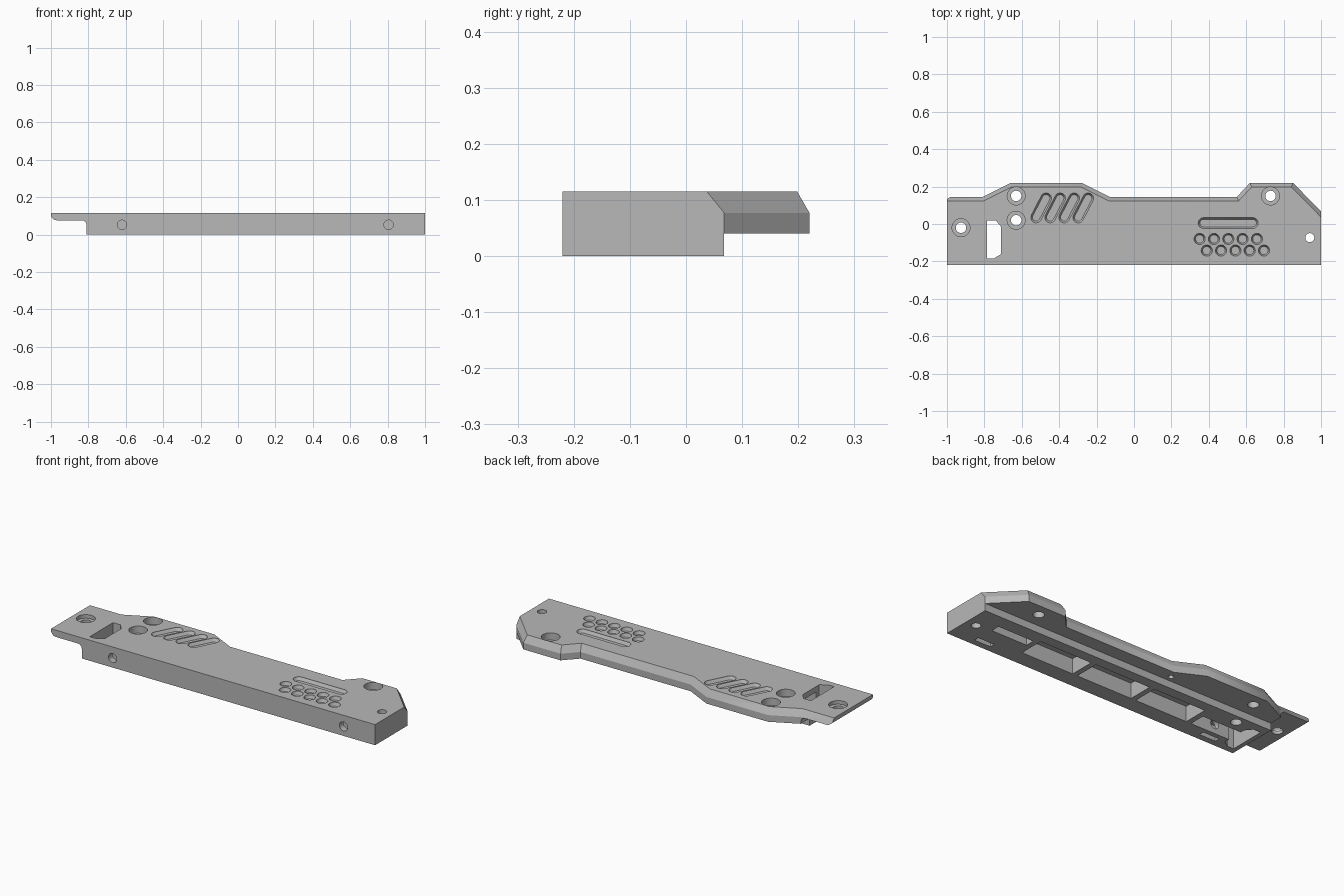
import bpy, bmesh, math
from mathutils import Matrix, Vector

if "Cube" in bpy.data.objects:
    bpy.data.objects.remove(bpy.data.objects["Cube"], do_unlink=True)

TOP, MID, STEP = 0.115, 0.077, 0.04

grey = bpy.data.materials.new("machined_grey")
grey.use_nodes = True
grey.diffuse_color = (0.48, 0.48, 0.48, 1)
grey.node_tree.nodes["Principled BSDF"].inputs["Base Color"].default_value = grey.diffuse_color


def loft(name, loops):
    """Solid skinned through matching loops of 3D points."""
    bm = bmesh.new()
    rings = [[bm.verts.new(p) for p in loop] for loop in loops]
    n = len(rings[0])
    for a, b in zip(rings, rings[1:]):
        for i in range(n):
            j = (i + 1) % n
            bm.faces.new((a[i], a[j], b[j], b[i]))
    bm.faces.new(rings[0][::-1])
    bm.faces.new(rings[-1])
    bmesh.ops.recalc_face_normals(bm, faces=bm.faces)
    mesh = bpy.data.meshes.new(name)
    bm.to_mesh(mesh)
    bm.free()
    obj = bpy.data.objects.new(name, mesh)
    bpy.context.collection.objects.link(obj)
    mesh.materials.append(grey)
    return obj


def at(points, z):
    return [(x, y, z) for x, y in points]


def arc(cx, cy, r, a0, a1, n):
    return [(cx + r * math.cos(math.radians(a0 + (a1 - a0) * i / n)),
             cy + r * math.sin(math.radians(a0 + (a1 - a0) * i / n))) for i in range(n + 1)]


def circle(cx, cy, r, n=32):
    return arc(cx, cy, r, 0, 360, n)[:-1]


def capsule(p, q, r):
    ang = math.degrees(math.atan2(q[1] - p[1], q[0] - p[0]))
    return arc(*q, r, ang - 90, ang + 90, 10) + arc(*p, r, ang + 90, ang + 270, 10)


def rect(x0, x1, y0, y1):
    return [(x0, y0), (x1, y0), (x1, y1), (x0, y1)]


# Main body with bevelled back edge
front = [(-1, -0.22), (1, -0.22)]
outer = front + [(1, 0.068), (0.85, 0.22), (0.62, 0.22), (0.55, 0.145), (-0.13, 0.145),
                 (-0.28, 0.22), (-0.66, 0.22), (-0.81, 0.145), (-1, 0.145)]
inner = front + [(1, 0.037), (0.841, 0.198), (0.629, 0.198), (0.559, 0.123), (-0.135, 0.123),
                 (-0.285, 0.198), (-0.655, 0.198), (-0.805, 0.123), (-1, 0.123)]
body = loft("rail_body", [at(outer, 0), at(outer, MID), at(inner, TOP)])


def cut(*loops):
    tool = loft("cutter", loops)
    tool.hide_render = True
    mod = body.modifiers.new("cut", "BOOLEAN")
    mod.operation = "DIFFERENCE"
    mod.solver = "EXACT"
    mod.object = tool
    bpy.ops.object.select_all(action="DESELECT")
    bpy.context.view_layer.objects.active = body
    body.select_set(True)
    bpy.ops.object.modifier_apply(modifier=mod.name)
    bpy.data.objects.remove(tool, do_unlink=True)


def cut_z(points, z0, z1):
    cut(at(points, z0), at(points, z1))


def recess(shape, r_out, r_in):
    """Shallow decorative recess with a sloping rim."""
    cut(at(shape(r_out), TOP + 0.01), at(shape(r_out), TOP - 0.003), at(shape(r_in), TOP - 0.018))


# Raised underside of the back flange
cut_z(rect(-1.2, 1.2, 0.068, 0.4), -0.1, STEP)

# Thin end tongue with a filleted shoulder and rounded tip
tongue = [(-1.1, -0.1), (-0.81, -0.1)] + arc(-0.835, MID - 0.025, 0.025, 0, 90, 8)
tongue += arc(-0.97, MID + 0.03, 0.03, 270, 180, 8) + [(-1.1, MID + 0.03)]
cut([(x, -0.5, z) for x, z in tongue], [(x, 0.5, z) for x, z in tongue])

# Underside pockets separated by ribs
for x0, x1, y0, y1 in [(0.63, 0.85, -0.06, -0.01), (0.28, 0.6, -0.13, 0.01),
                       (-0.09, 0.25, -0.13, 0.01), (-0.44, -0.12, -0.13, 0.01),
                       (-0.785, -0.47, -0.13, -0.04)]:
    cut_z(rect(x0, x1, y0, y1), -0.1, 0.085)

# Through window
cut_z([(-0.785, -0.185), (-0.75, -0.185), (-0.71, -0.16), (-0.71, -0.015),
       (-0.74, 0.02), (-0.785, 0.02)], -0.1, 0.2)

# Counterbored screw holes and plain holes
for x, y, floor in [(-0.925, -0.02, 0.095), (-0.63, 0.15, 0.075),
                    (-0.63, 0.02, 0.075), (0.73, 0.15, 0.075)]:
    cut_z(circle(x, y, 0.048), floor, 0.2)
    cut_z(circle(x, y, 0.028), -0.1, 0.2)
cut_z(circle(0.94, -0.073, 0.024), -0.1, 0.2)
cut_z(circle(-0.15, 0.1, 0.014), -0.1, 0.08)

# Front cross holes with nut slots below
for x in (-0.62, 0.805):
    ring = circle(x, 0.053, 0.025)
    cut([(a, -0.3, b) for a, b in ring], [(a, -0.12, b) for a, b in ring])
    cut_z(rect(x - 0.05, x + 0.05, -0.185, -0.157), -0.1, 0.085)

# Slanted slots, long slot and two rows of dimples
for i in range(4):
    x = -0.523 + 0.075 * i
    recess(lambda r: capsule((x, 0.035), (x + 0.053, 0.137), r), 0.029, 0.02)
recess(lambda r: capsule((0.372, 0.005), (0.635, 0.005), r), 0.029, 0.02)
for row in range(2):
    for i in range(5):
        x, y = 0.351 + 0.038 * row + 0.0765 * i, -0.08 - 0.062 * row
        recess(lambda r: circle(x, y, r, 24), 0.03, 0.022)

bpy.ops.object.shade_smooth_by_angle(angle=math.radians(28))
